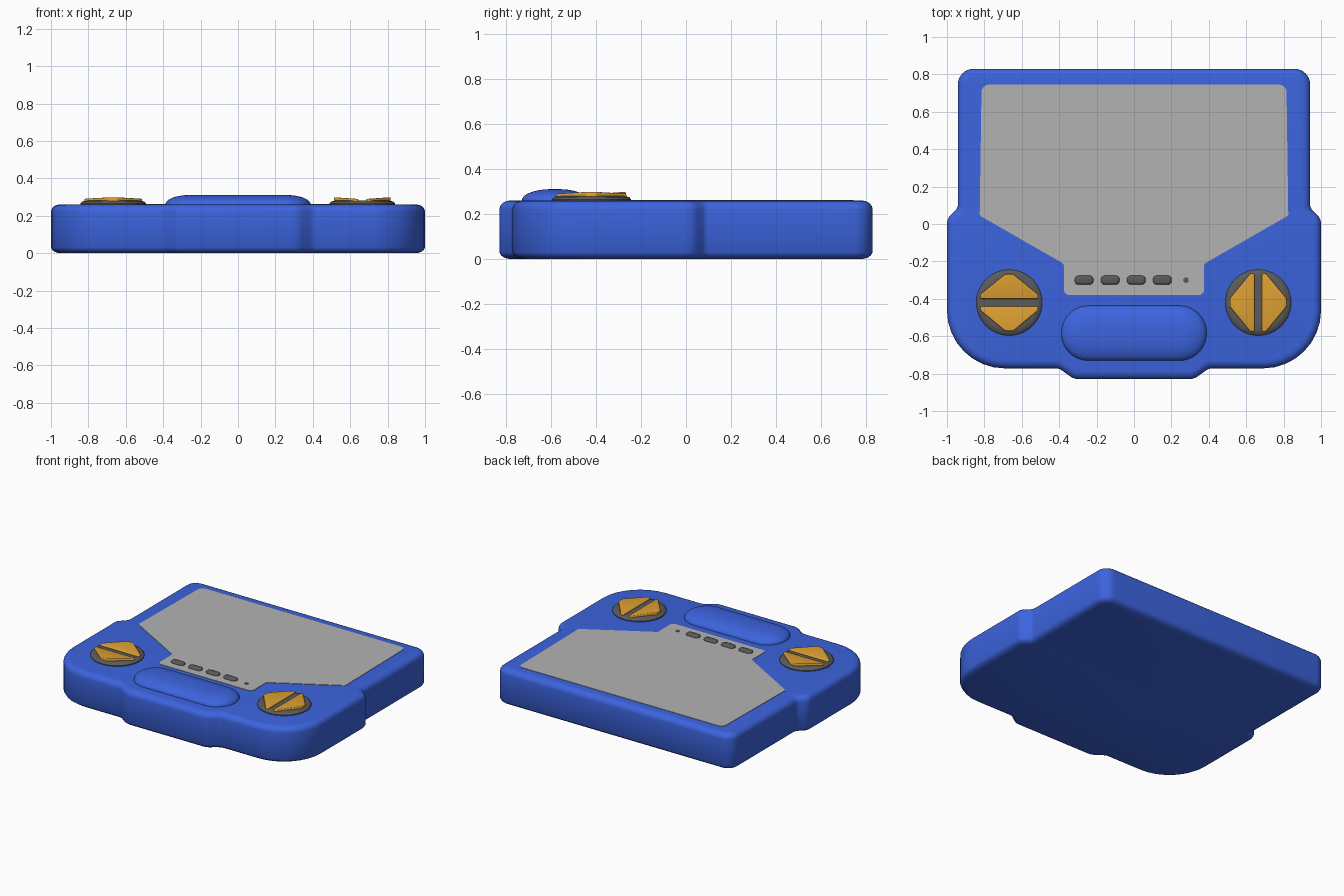
import bpy, bmesh, math
from mathutils import Vector, Matrix

if "Cube" in bpy.data.objects:
    bpy.data.objects.remove(bpy.data.objects["Cube"])


def material(name, rgb):
    m = bpy.data.materials.new(name)
    m.diffuse_color = (*rgb, 1)
    m.use_nodes = True
    m.node_tree.nodes["Principled BSDF"].inputs["Base Color"].default_value = m.diffuse_color
    return m


BLUE = material("blue plastic", (0.045, 0.127, 0.73))
GREY = material("light grey screen", (0.45, 0.45, 0.45))
DARK = material("dark grey rubber", (0.105, 0.105, 0.105))
GOLD = material("golden yellow", (0.73, 0.35, 0.032))
TOP = 0.26


def rounded(corners, steps=8):
    """Closed counter-clockwise outline with each (x, y, radius) corner rounded."""
    out, n = [], len(corners)
    for i, (x, y, r) in enumerate(corners):
        p = Vector((x, y))
        a = (Vector(corners[i - 1][:2]) - p).normalized()
        b = (Vector(corners[(i + 1) % n][:2]) - p).normalized()
        half = a.angle(b) / 2
        centre = p + (a + b).normalized() * r / math.sin(half)
        s = p + a * r / math.tan(half) - centre
        e = p + b * r / math.tan(half) - centre
        sweep = s.angle_signed(e)
        for k in range(steps + 1):
            out.append(centre + Matrix.Rotation(-sweep * k / steps, 2) @ s)
    return out


def mirrored(right):
    """Right half, bottom to top, completed with its mirror image."""
    return right + [(-x, y, r) for x, y, r in reversed(right)]


def inset(points, d):
    out, n = [], len(points)
    for i, p in enumerate(points):
        a = (p - points[i - 1]).normalized()
        b = (points[(i + 1) % n] - p).normalized()
        na, nb = Vector((-a.y, a.x)), Vector((-b.y, b.x))
        out.append(p + (na + nb) * d / (1 + na.dot(nb)))
    return out


def loft(name, outline, profile, mat, place=None, tilt=0):
    """Stack inset copies of an outline; profile is (inset, z) from bottom to top."""
    bm = bmesh.new()
    rings = [[bm.verts.new((p.x, p.y, z)) for p in inset(outline, d)] for d, z in profile]
    n = len(outline)
    for lo, hi in zip(rings, rings[1:]):
        for i in range(n):
            j = (i + 1) % n
            bm.faces.new((lo[i], lo[j], hi[j], hi[i]))
    bm.faces.new(rings[0][::-1])
    bm.faces.new(rings[-1])
    for v in bm.verts:
        v.co.z += tilt * (v.co.y - 0.15)
    if place:
        bm.transform(place)
    bmesh.ops.recalc_face_normals(bm, faces=bm.faces)
    me = bpy.data.meshes.new(name)
    bm.to_mesh(me)
    bm.free()
    me.materials.append(mat)
    ob = bpy.data.objects.new(name, me)
    bpy.context.collection.objects.link(ob)
    bpy.ops.object.select_all(action='DESELECT')
    ob.select_set(True)
    bpy.context.view_layer.objects.active = ob
    bpy.ops.object.shade_smooth_by_angle(angle=math.radians(35))
    return ob


def quarter(d, h, z, steps=5):
    """Rounded upper edge: d wide, h high, ending at height z."""
    return [(d * (1 - math.cos(t)), z - h + h * math.sin(t))
            for t in (math.pi / 2 * k / steps for k in range(steps + 1))]


# Main case with stepped sides and front lip
case = rounded(mirrored([(0.32, -0.83, 0.09), (0.40, -0.772, 0.06), (1.0, -0.772, 0.31),
                         (1.0, 0.03, 0.07), (0.942, 0.085, 0.04), (0.942, 0.83, 0.085)]))
loft("case", case, [(0.045, 0), (0.022, 0.006), (0.008, 0.016), (0, 0.03)]
     + quarter(0.045, 0.04, TOP), BLUE)

# Screen panel, a thin plate
screen = rounded(mirrored([(0.375, -0.38, 0.03), (0.375, -0.213, 0.02),
                           (0.825, 0.045, 0.015), (0.815, 0.745, 0.04)]))
loft("screen_panel", screen, [(0, TOP - 0.003), (0, TOP + 0.003)], GREY)

# Domed front grip
grip = rounded(mirrored([(0.388, -0.73, 0.144), (0.388, -0.437, 0.144)]), 12)
loft("domed_grip", grip, [(0, TOP - 0.01)] + quarter(0.13, 0.05, 0.311, 10), BLUE)

# Row of small buttons and the reset dot
pill = rounded(mirrored([(0.05, -0.024, 0.021), (0.05, 0.024, 0.021)]), 5)
for i in range(4):
    loft(f"small_button_{i + 1}", pill, [(0, TOP - 0.01)] + quarter(0.012, 0.012, 0.278, 3),
         DARK, Matrix.Translation((-0.267 + 0.1395 * i, -0.3, 0)))
dot = rounded(mirrored([(0.015, -0.015, 0.0145), (0.015, 0.015, 0.0145)]), 4)
loft("reset_dot", dot, [(0, TOP - 0.01), (0, TOP + 0.005)], DARK,
     Matrix.Translation((0.278, -0.3, 0)))

# Control pads: round base with two golden arrow buttons, right one turned sideways
disc = [Vector((math.cos(a), math.sin(a))) * 0.176
        for a in (math.tau * k / 48 for k in range(48))]
arrow = rounded(mirrored([(0.155, 0.02, 0.008), (0.155, 0.042, 0.012), (0.022, 0.152, 0.02)]), 4)
for side, x, turn in (("left", -0.667, 0), ("right", 0.664, math.pi / 2)):
    base = Matrix.Translation((x, -0.42, 0))
    loft(f"{side}_pad_base", disc, [(0, TOP - 0.01), (0, TOP + 0.006), (0.008, TOP + 0.015),
                                    (0.03, TOP + 0.021), (0.06, TOP + 0.02)], DARK, base)
    for k in range(2):
        spin = Matrix.Rotation(turn + math.pi * k, 4, 'Z')
        loft(f"{side}_pad_arrow_{k + 1}", arrow, [(0, TOP)] + quarter(0.006, 0.006, 0.299, 3),
             GOLD, base @ spin, 0.07)
